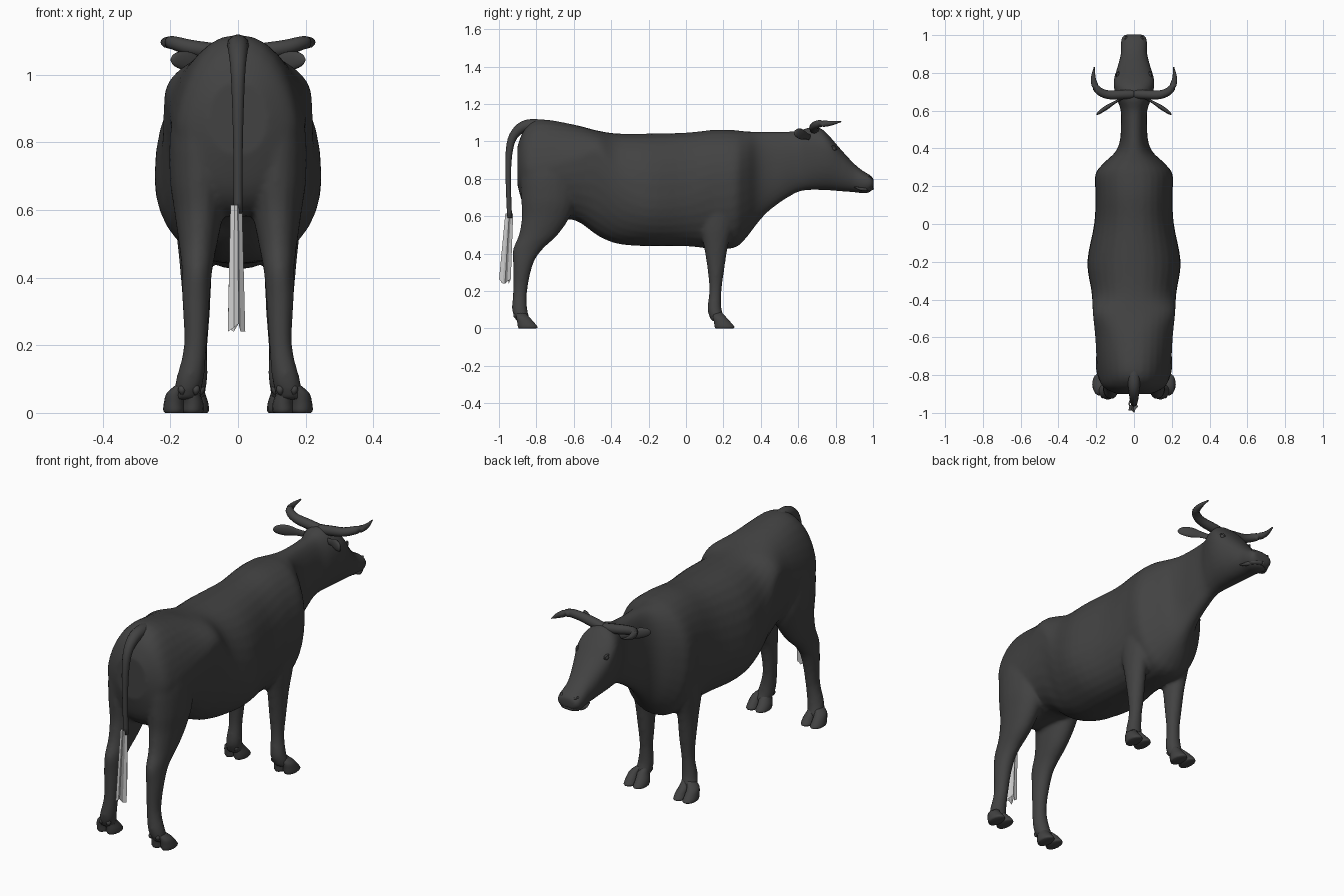
import bpy, bmesh, math
from mathutils import Vector

if "Cube" in bpy.data.objects:
    bpy.data.objects.remove(bpy.data.objects["Cube"], do_unlink=True)


def material(name, value):
    m = bpy.data.materials.new(name)
    m.use_nodes = True
    colour = (value, value, value, 1)
    m.diffuse_color = colour
    m.node_tree.nodes["Principled BSDF"].inputs["Base Color"].default_value = colour
    return m


HIDE = material("dark grey hide", 0.055)
HAIR = material("light grey hair", 0.6)


def smooth_path(stations, steps=4):
    """Catmull-Rom interpolation through tuples of any size."""
    s = [Vector(p) for p in stations]
    out = []
    for i in range(len(s) - 1):
        a, b, c, d = s[max(i - 1, 0)], s[i], s[i + 1], s[min(i + 2, len(s) - 1)]
        for k in range(steps):
            t = k / steps
            out.append(b + (c - a) * (t / 2) + (a * 2 - b * 5 + c * 4 - d) * (t * t / 2)
                       + (b * 3 - a - c * 3 + d) * (t ** 3 / 2))
    return out + [s[-1]]


def loft(bm, rings, caps=True):
    rows = [[bm.verts.new(p) for p in ring] for ring in rings]
    n = len(rows[0])
    for r, q in zip(rows, rows[1:]):
        for i in range(n):
            j = (i + 1) % n
            bm.faces.new((r[i], r[j], q[j], q[i]))
    if caps:
        bm.faces.new(rows[0][::-1])
        bm.faces.new(rows[-1])


def angles(n):
    return [2 * math.pi * i / n for i in range(n)]


def column(bm, stations, side, n=20):
    """Upright limb; stations are height, x, y, half width, half depth."""
    loft(bm, [[Vector((side * (x + a * math.cos(t)), y + b * math.sin(t), z)) for t in angles(n)]
              for z, x, y, a, b in smooth_path(stations)])


def tube(bm, stations, side=1, n=12, flat=1.0):
    """Tapered tube; stations are x, y, z, radius."""
    pts = smooth_path(stations)
    rings = []
    for i, p in enumerate(pts):
        d = (pts[min(i + 1, len(pts) - 1)] - pts[max(i - 1, 0)]).to_3d().normalized()
        u = d.cross(Vector((1, 0, 0) if abs(d.x) < 0.5 else (0, 0, 1))).normalized()
        v = d.cross(u)
        ring = [p.to_3d() + (u * math.cos(t) * flat + v * math.sin(t)) * p[3] for t in angles(n)]
        rings.append([Vector((q.x * side, q.y, q.z)) for q in ring])
    loft(bm, rings)


def finish(name, bm, mat=HIDE, sharp=None):
    bmesh.ops.recalc_face_normals(bm, faces=bm.faces)
    me = bpy.data.meshes.new(name)
    bm.to_mesh(me)
    bm.free()
    me.materials.append(mat)
    ob = bpy.data.objects.new(name, me)
    bpy.context.collection.objects.link(ob)
    for p in me.polygons:
        p.use_smooth = True
    if sharp:
        bpy.ops.object.select_all(action="DESELECT")
        ob.select_set(True)
        bpy.context.view_layer.objects.active = ob
        bpy.ops.object.shade_smooth_by_angle(angle=math.radians(sharp))
    return ob


# Torso, neck and head: y, top, bottom, half width, height share of widest point, roof slope
torso = [(-.9, .98, .76, .09, .5, 1), (-.86, 1.07, .64, .165, .5, 1.25),
         (-.78, 1.118, .58, .193, .5, 1.35), (-.6, 1.09, .58, .205, .62, 1.2),
         (-.47, 1.057, .495, .218, .78, 1), (-.36, 1.042, .452, .225, .54, .95),
         (-.2, 1.042, .44, .247, .42, .92), (0, 1.047, .44, .211, .44, .95),
         (.15, 1.062, .425, .203, .55, 1), (.26, 1.06, .432, .205, .57, 1),
         (.32, 1.054, .482, .163, .57, .95), (.38, 1.052, .56, .1, .52, .9),
         (.44, 1.052, .625, .075, .5, .9), (.52, 1.052, .685, .069, .5, .9)]
head = [(.6, 1.057, .73, .07, .55, .9), (.66, 1.075, .74, .09, .6, .9),
        (.72, 1.07, .74, .106, .65, .9), (.77, 1.025, .738, .106, .7, .85),
        (.83, .955, .733, .088, .62, .85), (.9, .88, .728, .07, .5, .85),
        (.95, .84, .722, .07, .5, .85), (.985, .82, .73, .066, .55, .85),
        (1.003, .8, .755, .05, .5, .85)]
# Legs: height, x, y, half width, half depth
hind = [(.96, .09, -.74, .06, .09), (.85, .112, -.74, .085, .14), (.7, .114, -.735, .088, .147),
        (.6, .115, -.748, .074, .13), (.5, .118, -.79, .057, .104), (.42, .121, -.848, .045, .078),
        (.34, .124, -.872, .041, .053), (.2, .126, -.887, .034, .038), (.1, .142, -.889, .041, .041),
        (.04, .155, -.87, .04, .04)]
fore = [(.85, .11, .19, .05, .08), (.7, .123, .18, .06, .11), (.55, .127, .165, .056, .09),
        (.43, .125, .16, .047, .063), (.3, .122, .16, .04, .043), (.2, .123, .157, .033, .033),
        (.1, .13, .153, .04, .038), (.04, .14, .175, .04, .04)]


def section(y, top, bottom, w, share, roof):
    mid = bottom + (top - bottom) * share
    ring = []
    for t in angles(32):
        c, s = math.cos(t), math.sin(t)
        h, power = (top - mid, roof) if s > 0 else (mid - bottom, .98)
        ring.append(Vector((math.copysign(abs(c) ** .88, c) * w, y,
                            mid + math.copysign(abs(s) ** power, s) * h)))
    return ring


bm = bmesh.new()
loft(bm, [section(*p) for p in smooth_path(torso + head)])
for side in (-1, 1):
    column(bm, hind, side)
    column(bm, fore, side)
body = finish("body", bm)
fuse = body.modifiers.new("fuse", "REMESH")
fuse.mode = "VOXEL"
fuse.voxel_size = .01
fuse.use_smooth_shade = True
soften = body.modifiers.new("soften", "SMOOTH")
soften.factor = .5
soften.iterations = 6

# Cloven hooves with dewclaws
bm = bmesh.new()
for side in (-1, 1):
    for y, foot in ((-.888, .161), (.164, .146)):
        for off in (-.027, .027):
            x = foot + off
            claw = foot - .016 + off * .75
            column(bm, [(.09, foot - .016 + off * .4, y, .018, .024),
                        (.06, x - off * .2, y + .016, .027, .036), (.03, x, y + .032, .031, .047),
                        (.008, x, y + .042, .033, .054), (0, x, y + .041, .028, .048)], side, 14)
            tube(bm, [(claw, y - .014, .085, .007), (claw, y - .023, .069, .012),
                      (claw, y - .021, .054, .004)], side, 8)
finish("hooves", bm, sharp=50)

# Horns sweep outward, then forward
bm = bmesh.new()
for side in (-1, 1):
    tube(bm, [(0, .688, 1.057, .024), (.07, .685, 1.068, .025), (.14, .685, 1.08, .023),
              (.192, .71, 1.094, .02), (.215, .765, 1.096, .014), (.21, .83, 1.106, .003)], side)
finish("horns", bm)

# Leaf shaped ears
bm = bmesh.new()
for side in (-1, 1):
    tube(bm, [(.06, .665, 1.02, .016), (.1, .645, 1.029, .018), (.14, .62, 1.038, .028),
              (.17, .6, 1.043, .026), (.19, .585, 1.044, .017), (.199, .577, 1.044, .003)],
         side, 12, .4)
finish("ears", bm)

# Eyes with lids, nostrils and lips
bm = bmesh.new()
for side in (-1, 1):
    r = bmesh.ops.create_uvsphere(bm, u_segments=14, v_segments=10, radius=.013)
    bmesh.ops.translate(bm, verts=r["verts"], vec=(side * .083, .79, .96))
    tube(bm, [(.087, .774, .962, .003), (.089, .782, .973, .005), (.086, .797, .971, .005),
              (.082, .806, .956, .003)], side, 8)
    tube(bm, [(.028, .993, .798, .003), (.044, .985, .808, .007), (.051, .967, .807, .003)], side, 8)
    tube(bm, [(0, .993, .75, .012), (.038, .979, .747, .012), (.059, .937, .745, .009),
              (.062, .9, .757, .003)], side, 8)
finish("face_details", bm)

# Tail arches over the rump and hangs down
bm = bmesh.new()
tube(bm, [(0, -.72, 1.07, .03), (0, -.8, 1.086, .033), (0, -.87, 1.078, .03),
          (0, -.925, 1.025, .023), (0, -.947, .93, .018), (0, -.95, .78, .014),
          (0, -.943, .59, .013)])
finish("tail", bm)

# Tail tuft: an open folded skirt of hair widening downwards
bm = bmesh.new()
folds = list(enumerate(angles(10)))


def tuft_ring(z, y, spread, ragged):
    return [Vector((-.007 + math.cos(t) * spread * (.95 - i % 2 * .35),
                    y + math.sin(t) * spread * (1.1 - i % 2 * .4), z + ragged * (i % 3)))
            for i, t in folds]


loft(bm, [tuft_ring(.615, -.945, .02, 0), tuft_ring(.24, -.968, .03, .012)], caps=False)
finish("tail_tuft", bm, HAIR, sharp=20)
